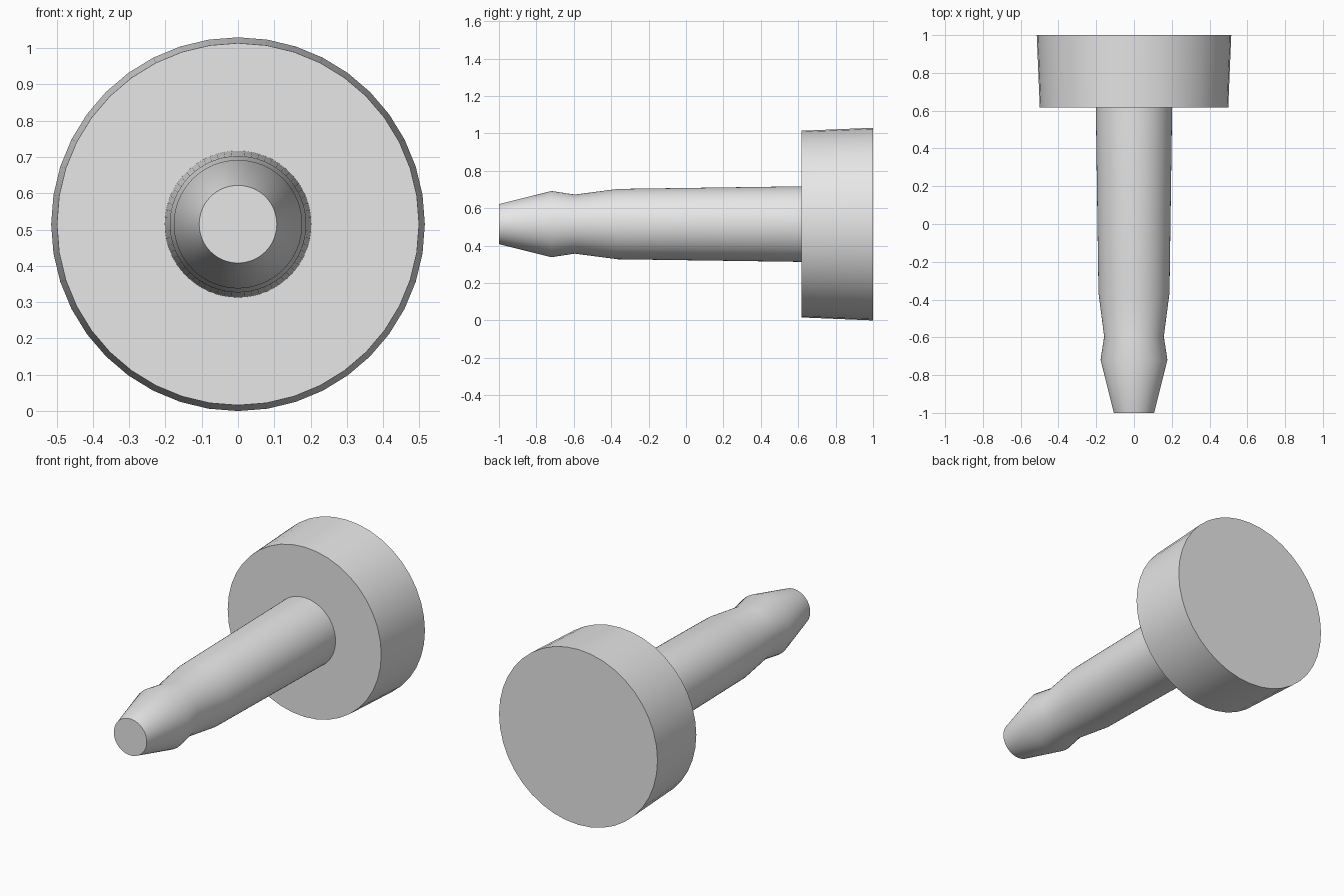
import bpy
import bmesh
import math
from mathutils import Matrix

cube = bpy.data.objects.get("Cube")
if cube:
    bpy.data.objects.remove(cube, do_unlink=True)

AXIS_HEIGHT = 0.515

# Plain grey material
grey = bpy.data.materials.new("light_grey")
colour = (0.8, 0.8, 0.8, 1)
grey.use_nodes = True
grey.diffuse_color = colour
grey.node_tree.nodes["Principled BSDF"].inputs["Base Color"].default_value = colour


def turned_part(name, profile, sides):
    """Turn a profile of (y, radius) points about the horizontal y axis, with flat end caps."""
    bm = bmesh.new()
    rings = []
    for y, radius in profile:
        ring = bmesh.ops.create_circle(
            bm, segments=sides, radius=radius,
            matrix=Matrix.Translation((0, y, AXIS_HEIGHT)) @ Matrix.Rotation(math.pi / 2, 4, "X"))
        rings.append(ring["verts"])
    for a, b in zip(rings, rings[1:]):
        for i in range(sides):
            j = (i + 1) % sides
            bm.faces.new((a[i], a[j], b[j], b[i]))
    bm.faces.new(rings[0])
    bm.faces.new(rings[-1])
    bmesh.ops.recalc_face_normals(bm, faces=bm.faces)
    mesh = bpy.data.meshes.new(name)
    bm.to_mesh(mesh)
    bm.free()
    mesh.materials.append(grey)
    obj = bpy.data.objects.new(name, mesh)
    bpy.context.collection.objects.link(obj)
    bpy.ops.object.select_all(action="DESELECT")
    obj.select_set(True)
    bpy.context.view_layer.objects.active = obj
    bpy.ops.object.shade_smooth_by_angle(angle=math.radians(35))
    return obj


# Wide, slightly flared head at the back
turned_part("head", [(0.617, 0.499), (1, 0.515)], 40)

# Shaft with a tapered tip, a bulge and a shallow groove
turned_part("shaft", [(-1, 0.107), (-0.72, 0.177), (-0.595, 0.158),
                      (-0.365, 0.188), (0.62, 0.202)], 64)
